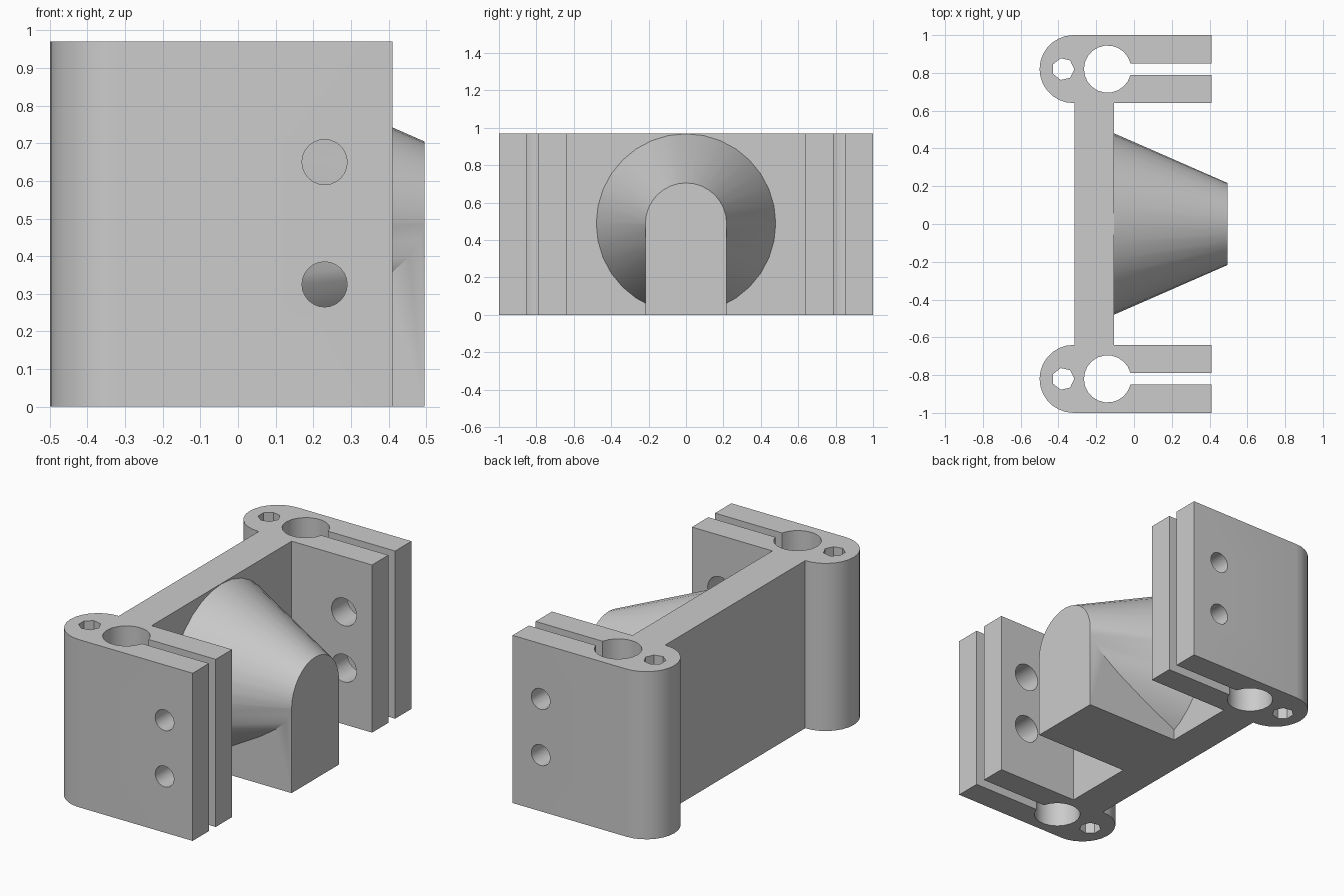
import bpy, bmesh, math
from mathutils import Matrix

if "Cube" in bpy.data.objects:
    bpy.data.objects.remove(bpy.data.objects["Cube"])

H = 0.97            # overall height
CY = 0.82           # clamp centre line
AXIS = 0.488        # height of the bore axis

grey = bpy.data.materials.new("light grey")
grey.use_nodes = True
grey.diffuse_color = (0.6, 0.6, 0.6, 1)
grey.node_tree.nodes["Principled BSDF"].inputs["Base Color"].default_value = (0.6, 0.6, 0.6, 1)


def finish(name, bm):
    bmesh.ops.recalc_face_normals(bm, faces=bm.faces)
    mesh = bpy.data.meshes.new(name)
    bm.to_mesh(mesh)
    bm.free()
    mesh.materials.append(grey)
    ob = bpy.data.objects.new(name, mesh)
    bpy.context.collection.objects.link(ob)
    return ob


def box(name, x0, x1, y0, y1, z0, z1):
    bm = bmesh.new()
    bmesh.ops.create_cube(bm, size=1)
    size = Matrix.Diagonal((x1 - x0, y1 - y0, z1 - z0, 1))
    place = Matrix.Translation(((x0 + x1) / 2, (y0 + y1) / 2, (z0 + z1) / 2))
    bm.transform(place @ size)
    return finish(name, bm)


def cone(name, centre, axis, length, r1, r2, sides):
    """Capped cone or cylinder centred on a point along an axis."""
    turn = {"X": Matrix.Rotation(math.pi / 2, 4, "Y"),
            "Y": Matrix.Rotation(-math.pi / 2, 4, "X"),
            "Z": Matrix.Identity(4)}[axis]
    bm = bmesh.new()
    bmesh.ops.create_cone(bm, cap_ends=True, segments=sides,
                          radius1=r1, radius2=r2, depth=length)
    bm.transform(Matrix.Translation(centre) @ turn)
    return finish(name, bm)


def arc(cx, cy, r, a0, a1, n):
    return [(cx + r * math.cos(a0 + (a1 - a0) * i / n),
             cy + r * math.sin(a0 + (a1 - a0) * i / n)) for i in range(n + 1)]


def combine(target, other, operation):
    mod = target.modifiers.new(operation, "BOOLEAN")
    mod.operation = operation
    mod.solver = "EXACT"
    mod.object = other
    bpy.context.view_layer.objects.active = target
    bpy.ops.object.modifier_apply(modifier=mod.name)
    bpy.data.objects.remove(other)


def clamp(name, side):
    """Rounded split clamp: outline with rod hole opening into a slot."""
    gap, rod = 0.031, 0.125
    a = math.asin(gap / rod)
    pts = arc(-0.32, 0, 0.18, math.pi / 2, 1.5 * math.pi, 14)
    pts += [(0.41, -0.18), (0.41, -gap)]
    pts += arc(-0.14, 0, rod, 2 * math.pi - a, a, 20)
    pts += [(0.41, gap), (0.41, 0.18)]
    bm = bmesh.new()
    face = bm.faces.new([bm.verts.new((x, side * CY + y, 0)) for x, y in pts])
    up = bmesh.ops.extrude_face_region(bm, geom=[face])["geom"]
    bmesh.ops.translate(bm, vec=(0, 0, H),
                        verts=[v for v in up if isinstance(v, bmesh.types.BMVert)])
    return finish(name, bm)


# Bridge plate with tapered boss and its support block
body = box("clamp_bracket", -0.315, -0.105, -0.66, 0.66, 0, H)
x0, x1 = -0.11, 0.495
boss = cone("boss", ((x0 + x1) / 2, 0, AXIS), "X", x1 - x0, 0.482, 0.217, 32)
combine(boss, box("support", -0.15, x1, -0.217, 0.217, 0, AXIS), "UNION")
combine(body, boss, "UNION")

# Two split clamps
for side in (-1, 1):
    combine(body, clamp("clamp", side), "UNION")

# Bore through boss and plate
combine(body, cone("bore", (0, 0, AXIS), "X", 2, 0.123, 0.123, 24), "DIFFERENCE")

# Pin holes, and bolt holes that are wider in the inner jaws
for side in (-1, 1):
    pin = cone("pin_hole", (-0.375, side * CY, H / 2), "Z", 2, 0.059, 0.059, 7)
    # one vertex of the heptagon points towards the rod hole
    pin.data.transform(Matrix.Translation((-0.375, side * CY, 0))
                       @ Matrix.Rotation(-math.pi / 2, 4, "Z")
                       @ Matrix.Translation((0.375, -side * CY, 0)))
    combine(body, pin, "DIFFERENCE")
    for z in (0.325, 0.65):
        for y, r in ((0.92, 0.06), (0.71, 0.08)):
            hole = cone("bolt_hole", (0.23, side * y, z), "Y", 0.2, r, r, 24)
            combine(body, hole, "DIFFERENCE")

# Smooth curved walls, keep hard edges crisp
bpy.ops.object.select_all(action="DESELECT")
body.select_set(True)
bpy.context.view_layer.objects.active = body
bpy.ops.object.shade_smooth_by_angle(angle=math.radians(30))
